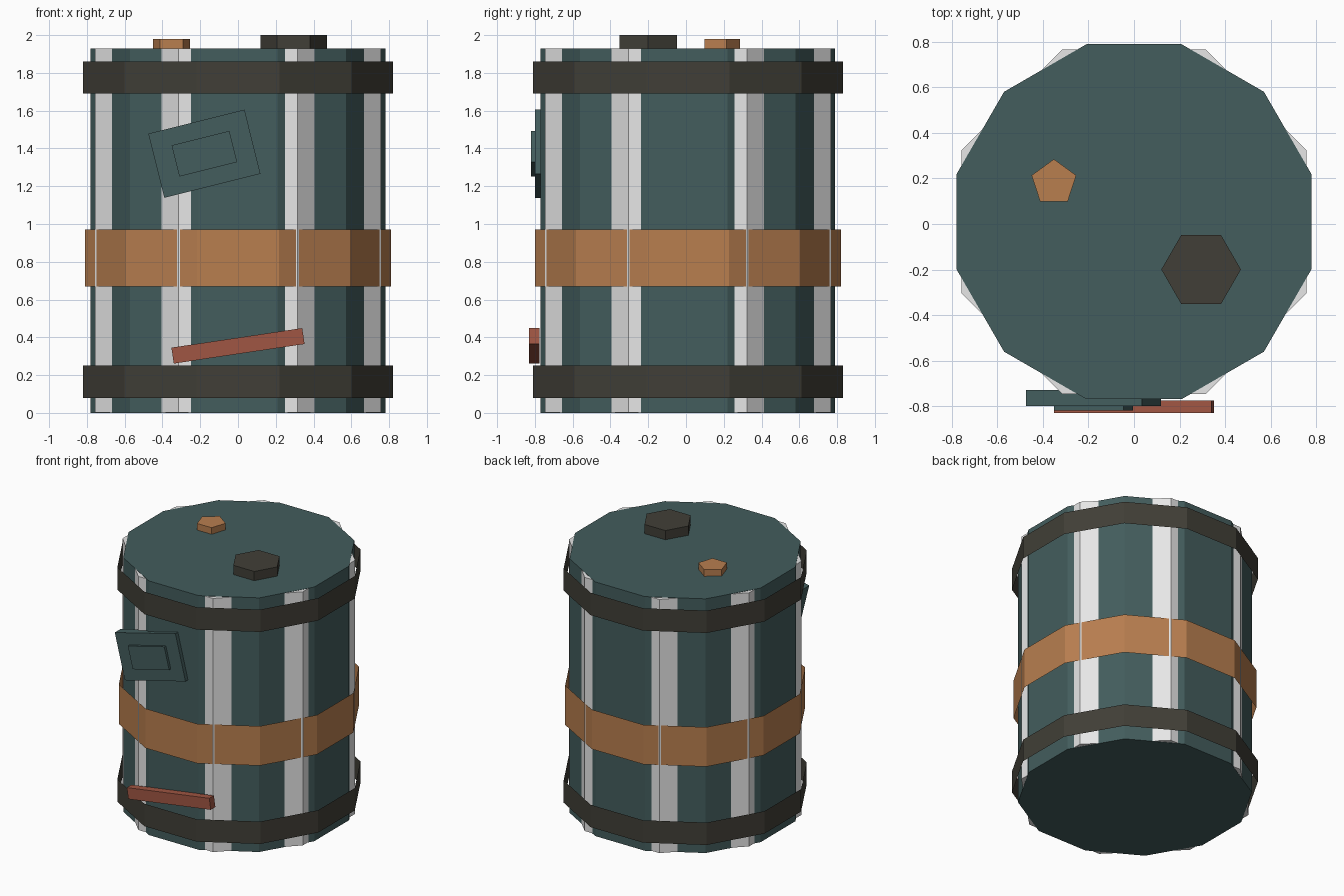
import bpy
import bmesh
from math import radians, cos, pi
from mathutils import Matrix

default = bpy.data.objects.get("Cube")
if default:
    bpy.data.objects.remove(default, do_unlink=True)

CENTRE_Y = 0.01


def linear(c):
    c /= 255
    return c / 12.92 if c <= 0.04045 else ((c + 0.055) / 1.055) ** 2.4


def material(name, *rgb):
    mat = bpy.data.materials.new(name)
    colour = [linear(c) for c in rgb] + [1]
    mat.diffuse_color = colour
    mat.use_nodes = True
    mat.node_tree.nodes["Principled BSDF"].inputs["Base Color"].default_value = colour
    return mat


teal = material("teal paint", 67, 93, 93)
white = material("pale grey", 231, 231, 231)
iron = material("dark iron", 65, 63, 55)
copper = material("copper brown", 184, 126, 79)
red = material("faded red", 160, 86, 67)


def finish(name, bm, mat):
    bmesh.ops.recalc_face_normals(bm, faces=bm.faces)
    mesh = bpy.data.meshes.new(name)
    bm.to_mesh(mesh)
    bm.free()
    mesh.materials.append(mat)
    obj = bpy.data.objects.new(name, mesh)
    bpy.context.collection.objects.link(obj)
    return obj


def prism(name, mat, sides, radius, low, high, x=0, y=CENTRE_Y, turn=0, caps=True):
    """Upright prism between two heights; an open band when caps is off."""
    bm = bmesh.new()
    place = Matrix.Translation((x, y, (low + high) / 2)) @ Matrix.Rotation(turn, 4, "Z")
    bmesh.ops.create_cone(bm, cap_ends=caps, segments=sides, radius1=radius,
                          radius2=radius, depth=high - low, matrix=place)
    return finish(name, bm, mat)


def plate(name, mat, x, z, width, height, front, back, tilt):
    """Box on the front side, tilted about the y axis."""
    bm = bmesh.new()
    place = (Matrix.Translation((x, (front + back) / 2, z))
             @ Matrix.Rotation(-radians(tilt), 4, "Y")
             @ Matrix.Diagonal((width, back - front, height, 1)))
    bmesh.ops.create_cube(bm, size=1, matrix=place)
    return finish(name, bm, mat)


# Twelve-sided drum, with an eight-sided core whose corners show as stripes
twelfth = pi / 12
prism("drum_body", teal, 12, 0.78 / cos(twelfth), 0, 1.93, turn=twelfth)
prism("corner_stripes", white, 8, 0.82, 0.002, 1.928, turn=pi / 8)

# Open bands wrapped around the drum
for name, mat, apothem, low, high in (
        ("lower_hoop", iron, 0.82, 0.08, 0.25),
        ("upper_hoop", iron, 0.82, 1.69, 1.86),
        ("middle_band", copper, 0.81, 0.67, 0.97)):
    prism(name, mat, 12, apothem / cos(twelfth), low, high, turn=twelfth, caps=False)

# Caps on the lid
prism("large_cap", iron, 6, 0.175, 1.925, 2.0, x=0.295, y=-0.2, turn=pi / 6)
prism("small_cap", copper, 5, 0.103, 1.925, 1.98, x=-0.352, y=0.182)

# Front fittings
plate("label_plate", teal, -0.178, 1.372, 0.525, 0.35, -0.80, -0.73, 14)
plate("label_panel", teal, -0.178, 1.372, 0.315, 0.17, -0.82, -0.77, 14)
plate("red_bar", red, 0, 0.355, 0.70, 0.085, -0.83, -0.775, 8.5)
